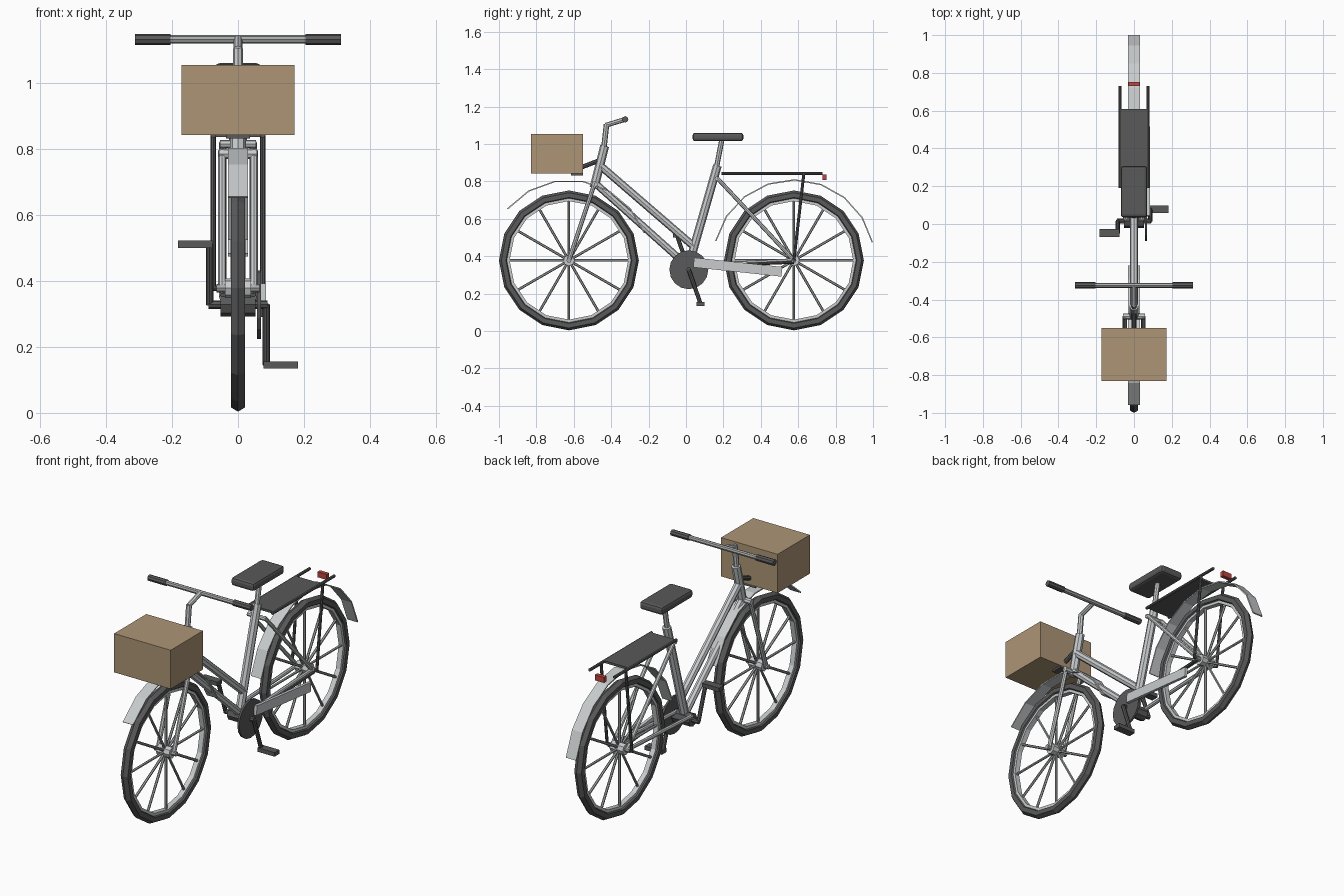
import bpy, bmesh, math
from mathutils import Vector

cube = bpy.data.objects.get("Cube")
if cube:
    bpy.data.objects.remove(cube, do_unlink=True)


def material(name, rgb):
    m = bpy.data.materials.new(name)
    m.use_nodes = True
    m.diffuse_color = (*rgb, 1)
    m.node_tree.nodes["Principled BSDF"].inputs["Base Color"].default_value = (*rgb, 1)
    return m


LIGHT = material("pale grey paint", (0.58, 0.6, 0.61))
METAL = material("grey metal", (0.4, 0.41, 0.41))
DARK = material("dark grey rubber", (0.1, 0.1, 0.1))
TAN = material("tan basket", (0.42, 0.3, 0.18))
RED = material("red lamp", (0.5, 0.06, 0.05))


def finish(name, bm, mat):
    bmesh.ops.recalc_face_normals(bm, faces=bm.faces)
    me = bpy.data.meshes.new(name)
    bm.to_mesh(me)
    bm.free()
    me.materials.append(mat)
    ob = bpy.data.objects.new(name, me)
    bpy.context.collection.objects.link(ob)
    return ob


def add_tube(bm, a, b, r, sides=8):
    a, b = Vector(a), Vector(b)
    new = bmesh.ops.create_cone(bm, cap_ends=True, segments=sides, radius1=r,
                                radius2=r, depth=(b - a).length)["verts"]
    rot = (b - a).to_track_quat("Z", "Y").to_matrix()
    for v in new:
        v.co = rot @ v.co + (a + b) / 2


def tube(name, a, b, r, mat, sides=8):
    bm = bmesh.new()
    add_tube(bm, a, b, r, sides)
    return finish(name, bm, mat)


def pair(name, x, a, b, r, mat):
    """The same tube on both sides, given (y, z) ends."""
    for side, s in (("left", 1), ("right", -1)):
        tube(f"{side}_{name}", (s * x, *a), (s * x, *b), r, mat)


def box(name, lo, hi, mat, bevel=0):
    bm = bmesh.new()
    lo, hi = Vector(lo), Vector(hi)
    for v in bmesh.ops.create_cube(bm, size=1)["verts"]:
        v.co = (lo + hi) / 2 + v.co * (hi - lo)
    ob = finish(name, bm, mat)
    if bevel:
        mod = ob.modifiers.new("Bevel", "BEVEL")
        mod.width, mod.segments = bevel, 2
    return ob


def sweep(name, profile, y, z, start, end, steps, mat, closed=False):
    """Turn an (x, radius) outline about the wheel axis between two angles."""
    bm = bmesh.new()
    rings = []
    for i in range(steps + (0 if closed else 1)):
        t = math.radians(start + (end - start) * i / steps)
        rings.append([bm.verts.new((x, y + r * math.cos(t), z + r * math.sin(t)))
                      for x, r in profile])
    n = len(profile)
    for i in range(steps):
        p, q = rings[i], rings[(i + 1) % len(rings)]
        for k in range(n):
            bm.faces.new((p[k], p[(k + 1) % n], q[(k + 1) % n], q[k]))
    if not closed:
        bm.faces.new(rings[0])
        bm.faces.new(rings[-1])
    return finish(name, bm, mat)


def strip(w, r0, r1):
    return [(-w, r0), (w, r0), (w, r1), (-w, r1)]


# Wheels
FRONT, REAR, AXLE = -0.626, 0.577, 0.378
tyre = [(0.025 * math.sin(k * math.pi / 3), 0.349 + 0.025 * math.cos(k * math.pi / 3))
        for k in range(6)]
for label, y in (("front", FRONT), ("rear", REAR)):
    sweep(label + "_tyre", tyre, y, AXLE, 0, 360, 16, DARK, closed=True)
    sweep(label + "_rim", strip(0.014, 0.317, 0.332), y, AXLE, 0, 360, 16, LIGHT, closed=True)
    tube(label + "_hub", (-0.04, y, AXLE), (0.04, y, AXLE), 0.03, LIGHT)
    tube(label + "_axle", (-0.065, y, AXLE), (0.065, y, AXLE), 0.013, METAL)
    bm = bmesh.new()
    for k in range(12):
        t = k * math.pi / 6
        d = Vector((0, math.cos(t), math.sin(t)))
        c = Vector((0, y, AXLE))
        add_tube(bm, c + d * 0.02, c + d * 0.325, 0.007, 6)
    finish(label + "_spokes", bm, METAL)

# Mudguards
sweep("front_mudguard", strip(0.031, 0.425, 0.432), FRONT, AXLE, 20, 140, 6, LIGHT)
sweep("rear_mudguard", strip(0.031, 0.427, 0.434), REAR, AXLE, 13, 166, 8, LIGHT)

# Frame
tube("head_tube", (0, -0.435, 0.99), (0, -0.492, 0.765), 0.024, LIGHT)
tube("top_tube", (0, -0.465, 0.89), (0, 0.045, 0.45), 0.021, LIGHT)
tube("down_tube", (0, -0.485, 0.79), (0, 0.0, 0.355), 0.02, LIGHT)
tube("seat_tube", (0, 0.01, 0.335), (0, 0.168, 0.885), 0.023, LIGHT)
tube("seat_post", (0, 0.16, 0.86), (0, 0.193, 1.03), 0.014, LIGHT)
pair("seat_stay", 0.046, (0.165, 0.82), (REAR, AXLE), 0.011, LIGHT)
pair("chain_stay", 0.046, (0.02, 0.35), (REAR, AXLE), 0.011, LIGHT)
tube("seat_stay_bridge", (-0.055, 0.165, 0.815), (0.055, 0.165, 0.815), 0.012, LIGHT)
pair("fork_leg", 0.048, (-0.487, 0.795), (FRONT, AXLE), 0.012, LIGHT)
tube("fork_crown", (-0.058, -0.489, 0.785), (0.058, -0.489, 0.785), 0.016, LIGHT)

# Steering
tube("stem_post", (0, -0.44, 0.97), (0, -0.425, 1.105), 0.015, LIGHT)
tube("stem_arm", (0, -0.43, 1.1), (0, -0.325, 1.132), 0.013, LIGHT)
tube("handlebar", (-0.3, -0.325, 1.132), (0.3, -0.325, 1.132), 0.013, METAL)
for side, s in (("left", 1), ("right", -1)):
    tube(side + "_grip", (s * 0.205, -0.325, 1.132), (s * 0.312, -0.325, 1.132), 0.017, DARK)

# Basket and its bracket
box("basket", (-0.172, -0.83, 0.842), (0.172, -0.55, 1.055), TAN)
box("basket_bracket", (-0.036, -0.615, 0.832), (0.036, -0.55, 0.846), DARK)
tube("basket_support", (0, -0.47, 0.91), (0, -0.6, 0.86), 0.012, DARK)

# Saddle
box("saddle", (-0.07, 0.035, 1.015), (0.07, 0.307, 1.06), DARK, bevel=0.014)

# Luggage rack and lamp
box("rack_plate", (-0.078, 0.2, 0.836), (0.078, 0.608, 0.848), DARK)
pair("rack_rail", 0.075, (0.19, 0.842), (0.73, 0.842), 0.008, DARK)
pair("rack_strut", 0.075, (0.63, 0.842), (REAR, AXLE), 0.008, DARK)
tube("rack_axle_bar", (-0.08, REAR, AXLE), (0.08, REAR, AXLE), 0.008, DARK)
box("rear_lamp", (-0.028, 0.73, 0.807), (0.028, 0.752, 0.837), RED)

# Drive
CRANK = Vector((0, 0.015, 0.328))
tube("bottom_bracket", CRANK - Vector((0.053, 0, 0)), CRANK + Vector((0.053, 0, 0)), 0.036, DARK)
tube("crank_axle", CRANK - Vector((0.09, 0, 0)), CRANK + Vector((0.09, 0, 0)), 0.013, DARK)
tube("chainring", CRANK + Vector((0.058, 0, 0)), CRANK + Vector((0.069, 0, 0)), 0.104, DARK, 16)
tube("chain", (0.058, 0.03, 0.345), (0.058, REAR, AXLE - 0.01), 0.008, DARK)
guard = box("chain_guard", (0.069, -0.237, -0.026), (0.085, 0.237, 0.026), LIGHT)
guard.location = (0, 0.277, 0.342)
guard.rotation_euler.x = math.radians(-6)
for side, s in (("left", 1), ("right", -1)):
    end = CRANK + Vector((s * 0.086, s * 0.063, s * -0.183))
    tube(side + "_crank_arm", CRANK + Vector((s * 0.086, 0, 0)), end, 0.011, DARK)
    mid = Vector((s * 0.13, end.y, end.z))
    half = Vector((0.052, 0.021, 0.011))
    box(side + "_pedal", mid - half, mid + half, DARK)
